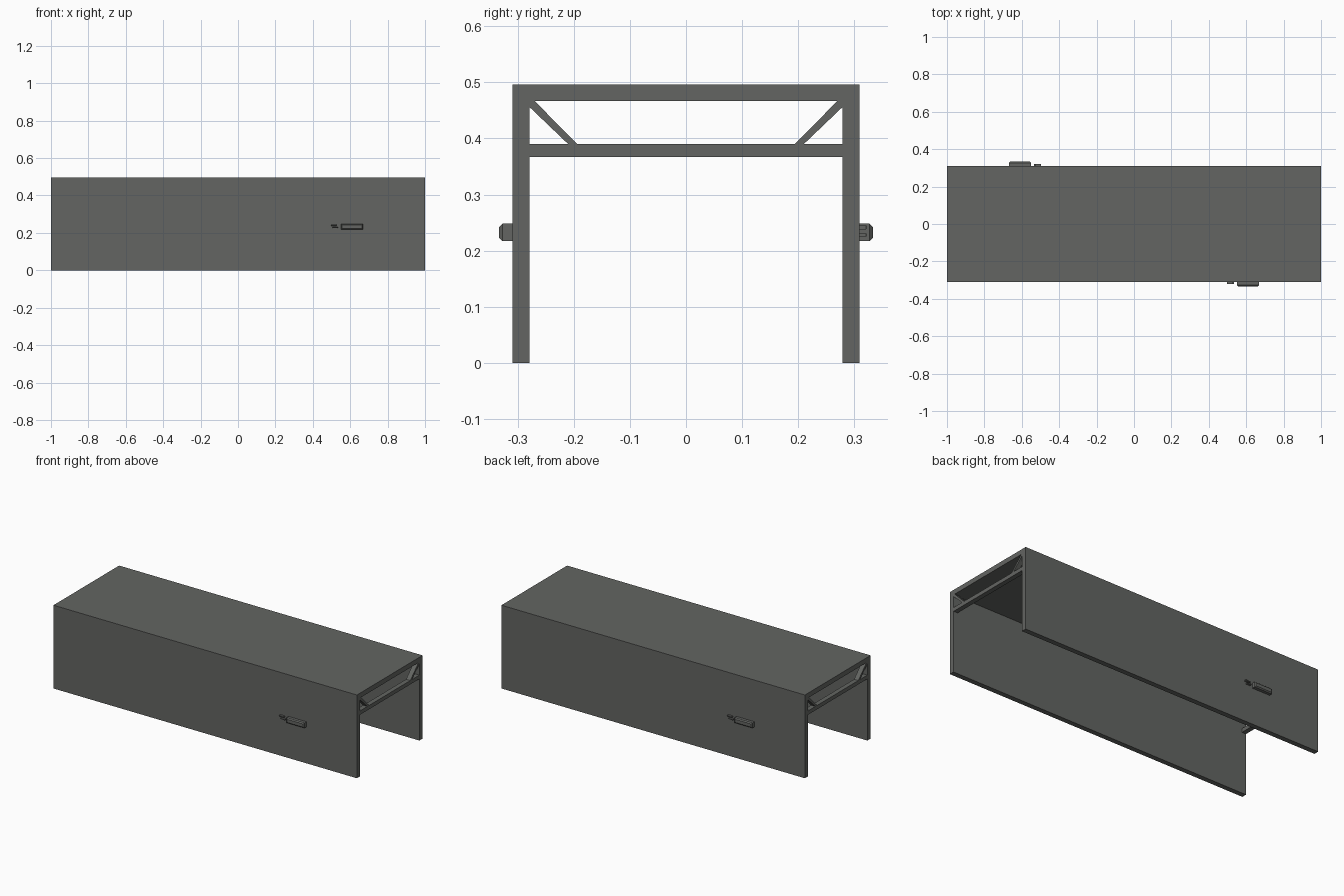
import bpy, bmesh

if "Cube" in bpy.data.objects:
    bpy.data.objects.remove(bpy.data.objects["Cube"])

grey = bpy.data.materials.new("dark_grey")
grey.diffuse_color = (0.125, 0.13, 0.122, 1)
grey.use_nodes = True
grey.node_tree.nodes["Principled BSDF"].inputs["Base Color"].default_value = grey.diffuse_color


def finish(bm, name):
    bmesh.ops.recalc_face_normals(bm, faces=bm.faces)
    me = bpy.data.meshes.new(name)
    bm.to_mesh(me)
    bm.free()
    ob = bpy.data.objects.new(name, me)
    bpy.context.collection.objects.link(ob)
    me.materials.append(grey)
    return ob


def extrude_x(name, profile, x0, x1):
    """Extrude a closed (y, z) outline along x."""
    bm = bmesh.new()
    face = bm.faces.new([bm.verts.new((x0, y, z)) for y, z in profile])
    ext = bmesh.ops.extrude_face_region(bm, geom=[face])
    verts = [g for g in ext["geom"] if isinstance(g, bmesh.types.BMVert)]
    bmesh.ops.translate(bm, verts=verts, vec=(x1 - x0, 0, 0))
    return finish(bm, name)


OUT, INN, TOP, CEIL = 0.309, 0.279, 0.496, 0.467
BAR_LOW, BAR_TOP, DEPTH = 0.367, 0.39, 0.028

# Long cover: two side walls and a roof
extrude_x("cover_shell", [(-OUT, 0), (-OUT, TOP), (OUT, TOP), (OUT, 0),
                          (INN, 0), (INN, CEIL), (-INN, CEIL), (-INN, 0)], -1, 1)

# Cross bar and corner braces at each open end
for end, x0 in (("right", 1 - DEPTH), ("left", -1)):
    x1 = x0 + DEPTH
    extrude_x(end + "_cross_bar", [(-INN, BAR_LOW), (INN, BAR_LOW),
                                   (INN, BAR_TOP), (-INN, BAR_TOP)], x0, x1)
    for side, s in (("front", -1), ("back", 1)):
        extrude_x(f"{end}_{side}_brace",
                  [(s * INN, CEIL), (s * 0.27, CEIL), (s * 0.194, BAR_TOP),
                   (s * 0.21, BAR_TOP), (s * INN, 0.456)], x0, x1)


def chamfered_plate(name, s, xa, xb, za, zb, height, c):
    """Plate on a side wall with chamfered outer edges; s=-1 front, 1 back."""
    bm = bmesh.new()
    rings = []
    for y, d in ((OUT - 0.002, 0), (OUT + height - c, 0), (OUT + height, c)):
        rings.append([bm.verts.new((-s * x, s * y, z)) for x, z in
                      ((xa + d, za + d), (xb - d, za + d),
                       (xb - d, zb - d), (xa + d, zb - d))])
    for a, b in zip(rings, rings[1:]):
        for i in range(4):
            j = (i + 1) % 4
            bm.faces.new((a[i], a[j], b[j], b[i]))
    bm.faces.new(rings[0])
    bm.faces.new(rings[-1])
    return finish(bm, name)


# Control box with two small tabs beside it, turned half round on the back
for side, s in (("front", -1), ("back", 1)):
    chamfered_plate(side + "_control_box", s, 0.55, 0.668, 0.217, 0.248, 0.024, 0.006)
    chamfered_plate(side + "_upper_tab", s, 0.496, 0.526, 0.238, 0.245, 0.013, 0.001)
    chamfered_plate(side + "_lower_tab", s, 0.506, 0.534, 0.225, 0.231, 0.013, 0.001)
